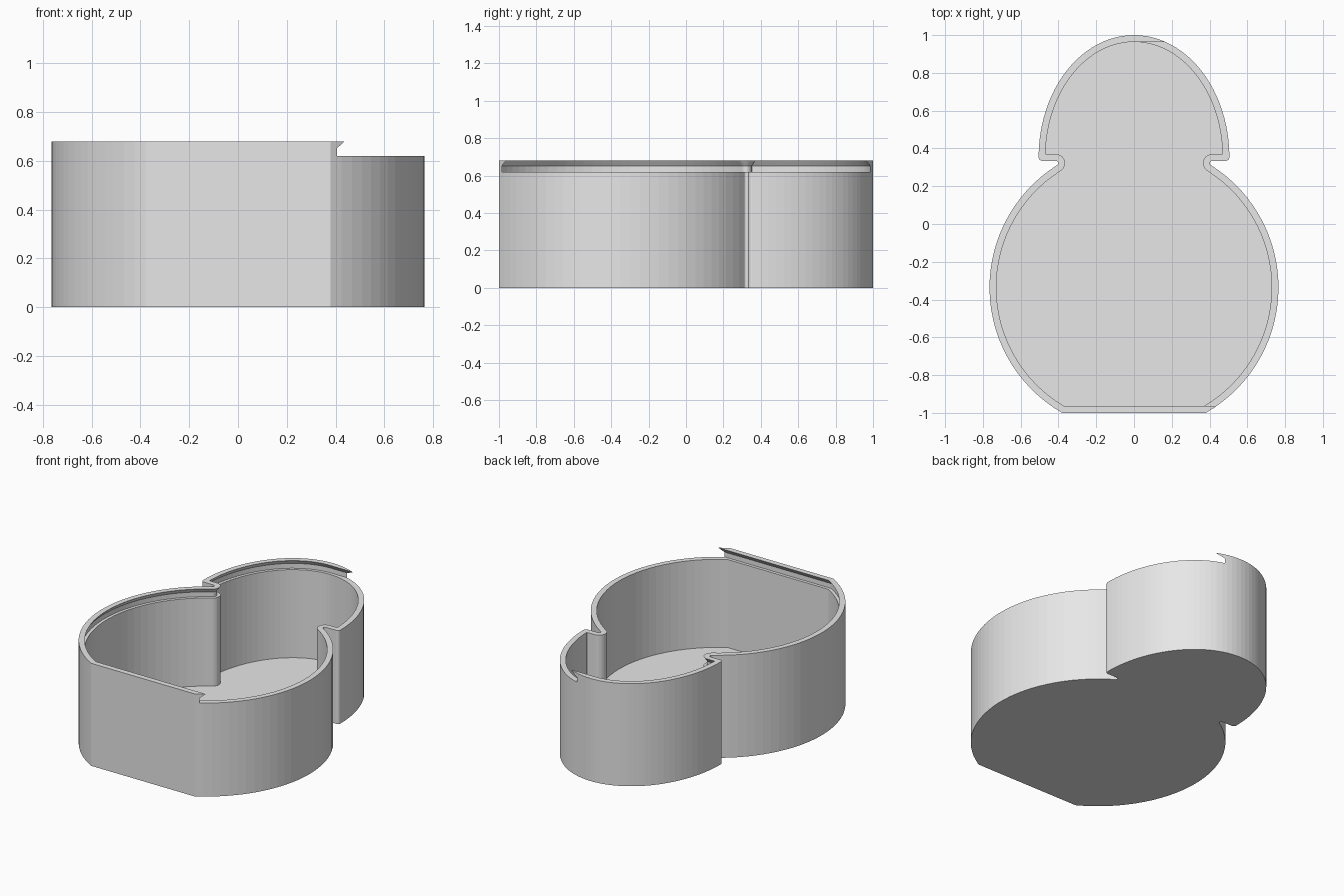
import bpy, bmesh, math

if "Cube" in bpy.data.objects:
    bpy.data.objects.remove(bpy.data.objects["Cube"])

TOP, LEDGE, FLOOR, WALL = 0.68, 0.62, 0.036, 0.036
BODY_Y, BODY_R = -0.336, 0.765
HEAD_Y, HEAD_A, HEAD_B = 0.354, 0.505, 0.646
SHELF, NOTCH_R = 0.334, 0.012


def arc(cx, cy, r, a0, a1, n):
    return [(cx + r * math.cos(a0 + (a1 - a0) * i / n),
             cy + r * math.sin(a0 + (a1 - a0) * i / n)) for i in range(n + 1)]


def left_chain(d):
    """Left half of the outline, inset by d, from the back middle to the front corner."""
    # corner where the small lobe meets its flat shelf
    r = max(0.02 - d, 0.001)
    cx, cy = -(HEAD_A - d) + r, SHELF + d + r
    # small lobe: half ellipse
    t1 = math.acos((cy - HEAD_Y) / (HEAD_B - d))
    pts = [(-(HEAD_A - d) * math.sin(t1 * i / 24),
            HEAD_Y + (HEAD_B - d) * math.cos(t1 * i / 24)) for i in range(24)]
    pts += arc(cx, cy, r, math.pi, 1.5 * math.pi, 4)
    # waist notch: round, tangent to the large lobe
    ny = SHELF - NOTCH_R
    nx = -math.sqrt((BODY_R + NOTCH_R) ** 2 - (ny - BODY_Y) ** 2)
    a = math.atan2(BODY_Y - ny, -nx)
    pts += arc(nx, ny, NOTCH_R + d, math.pi / 2, a, 12)
    # large lobe: circle cut off by the flat front
    end = math.pi + math.asin((1 - d + BODY_Y) / (BODY_R - d))
    pts += arc(0, BODY_Y, BODY_R - d, a + math.pi, end, 30)[1:]
    return pts


def closed(d):
    left = left_chain(d)
    return left + [(-x, y) for x, y in reversed(left[1:])]


def swept(d):
    """Inset outline swept out through the right side."""
    return left_chain(d) + [(1.0, -1 + d), (1.0, 1 - d)]


def loft(name, sections):
    bm = bmesh.new()
    rings = [[bm.verts.new((x, y, z)) for x, y in pts] for z, pts in sections]
    n = len(rings[0])
    for lo, hi in zip(rings, rings[1:]):
        for i in range(n):
            j = (i + 1) % n
            bm.faces.new((lo[i], lo[j], hi[j], hi[i]))
    bm.faces.new(rings[0][::-1])
    bm.faces.new(rings[-1])
    bmesh.ops.recalc_face_normals(bm, faces=bm.faces[:])
    me = bpy.data.meshes.new(name)
    bm.to_mesh(me)
    bm.free()
    ob = bpy.data.objects.new(name, me)
    bpy.context.collection.objects.link(ob)
    return ob


# box body
box = loft("box_body", [(0, closed(0)), (TOP, closed(0))])
grey = bpy.data.materials.new("light grey")
grey.diffuse_color = (0.8, 0.8, 0.8, 1)
grey.use_nodes = True
grey.node_tree.nodes["Principled BSDF"].inputs["Base Color"].default_value = grey.diffuse_color
box.data.materials.append(grey)

# hollow inside, and undercut lid channel open to the right
cavity = loft("cavity_cutter", [(FLOOR, closed(WALL)), (TOP + 0.05, closed(WALL))])
channel = loft("lid_channel_cutter", [(LEDGE, swept(0.016)), (0.652, swept(0.016)),
                                      (TOP, swept(0.0365)), (TOP + 0.03, swept(0.0365))])
for cutter in (cavity, channel):
    cutter.data.materials.append(grey)
    cutter.hide_render = True
    cutter.hide_set(True)
    m = box.modifiers.new(cutter.name, 'BOOLEAN')
    m.operation = 'DIFFERENCE'
    m.solver = 'EXACT'
    m.object = cutter
